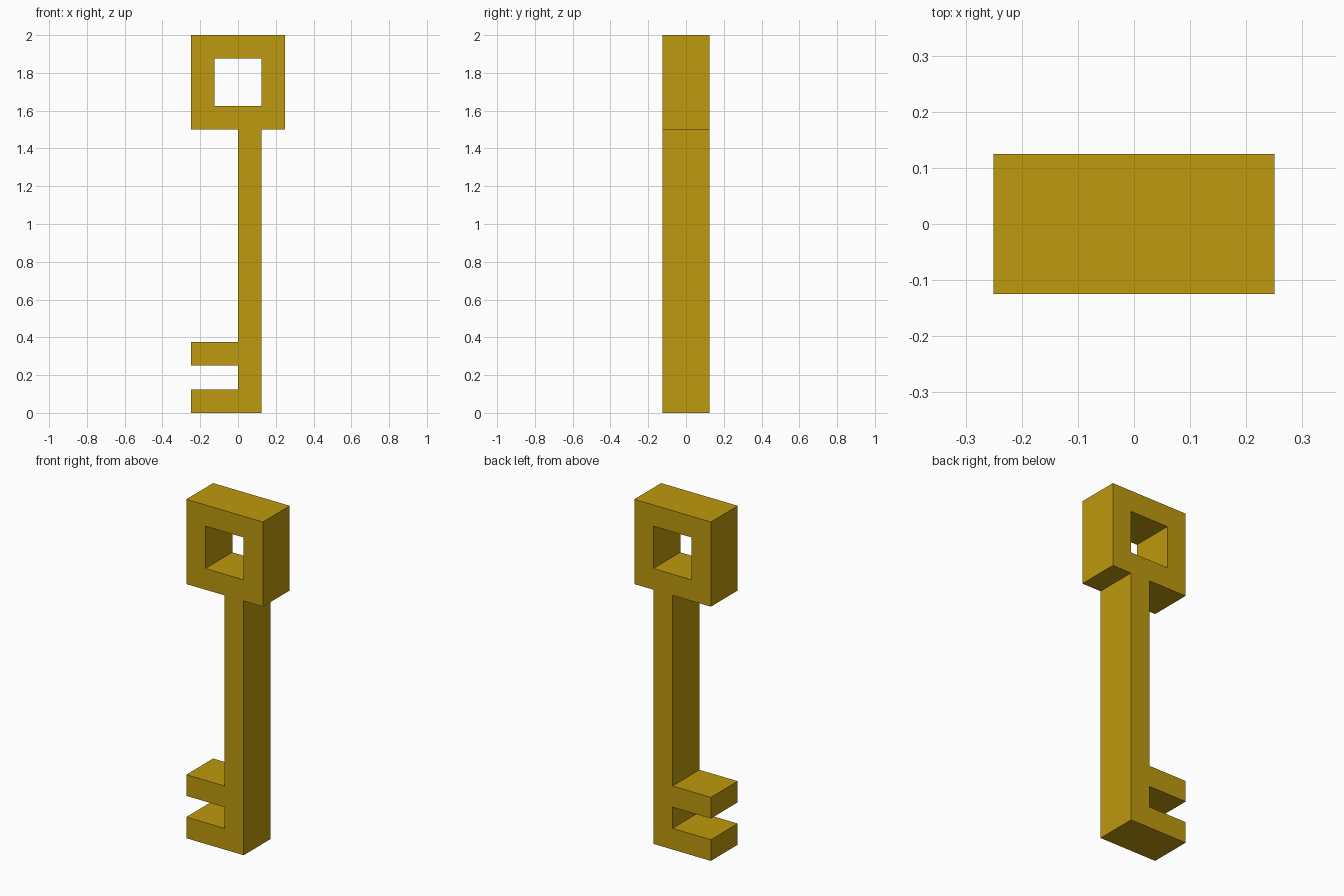
import bpy
import bmesh

cube = bpy.data.objects.get("Cube")
if cube:
    bpy.data.objects.remove(cube, do_unlink=True)

UNIT = 0.125          # the key sits on a grid of 1/8 steps
HALF_DEPTH = 0.125

# Brass colour
brass = bpy.data.materials.new("brass yellow")
brass.use_nodes = True
colour = (0.515, 0.319, 0.0044, 1.0)
brass.diffuse_color = colour
brass.node_tree.nodes["Principled BSDF"].inputs["Base Color"].default_value = colour

# Silhouette (x, z): shaft, square bow, then the two teeth
outline = [(-2, 0), (1, 0), (1, 12), (2, 12), (2, 16), (-2, 16), (-2, 12),
           (0, 12), (0, 3), (-2, 3), (-2, 2), (0, 2), (0, 1), (-2, 1)]
# Square hole through the bow
hole = [(-1, 13), (1, 13), (1, 15), (-1, 15)]

bm = bmesh.new()


def add_loop(points):
    """Closed loop of edges on the front plane."""
    verts = [bm.verts.new((x * UNIT, -HALF_DEPTH, z * UNIT)) for x, z in points]
    return [bm.edges.new((a, b)) for a, b in zip(verts, verts[1:] + verts[:1])]


# Fill between the loops and extrude to full thickness
edges = add_loop(outline) + add_loop(hole)
bmesh.ops.triangle_fill(bm, use_beauty=True, use_dissolve=False,
                        edges=edges, normal=(0, -1, 0))
extruded = bmesh.ops.extrude_face_region(bm, geom=bm.faces[:], use_keep_orig=True)
back = [g for g in extruded["geom"] if isinstance(g, bmesh.types.BMVert)]
bmesh.ops.translate(bm, verts=back, vec=(0, 2 * HALF_DEPTH, 0))
bmesh.ops.recalc_face_normals(bm, faces=bm.faces[:])

mesh = bpy.data.meshes.new("key")
bm.to_mesh(mesh)
bm.free()
mesh.materials.append(brass)
key = bpy.data.objects.new("key", mesh)
bpy.context.collection.objects.link(key)
